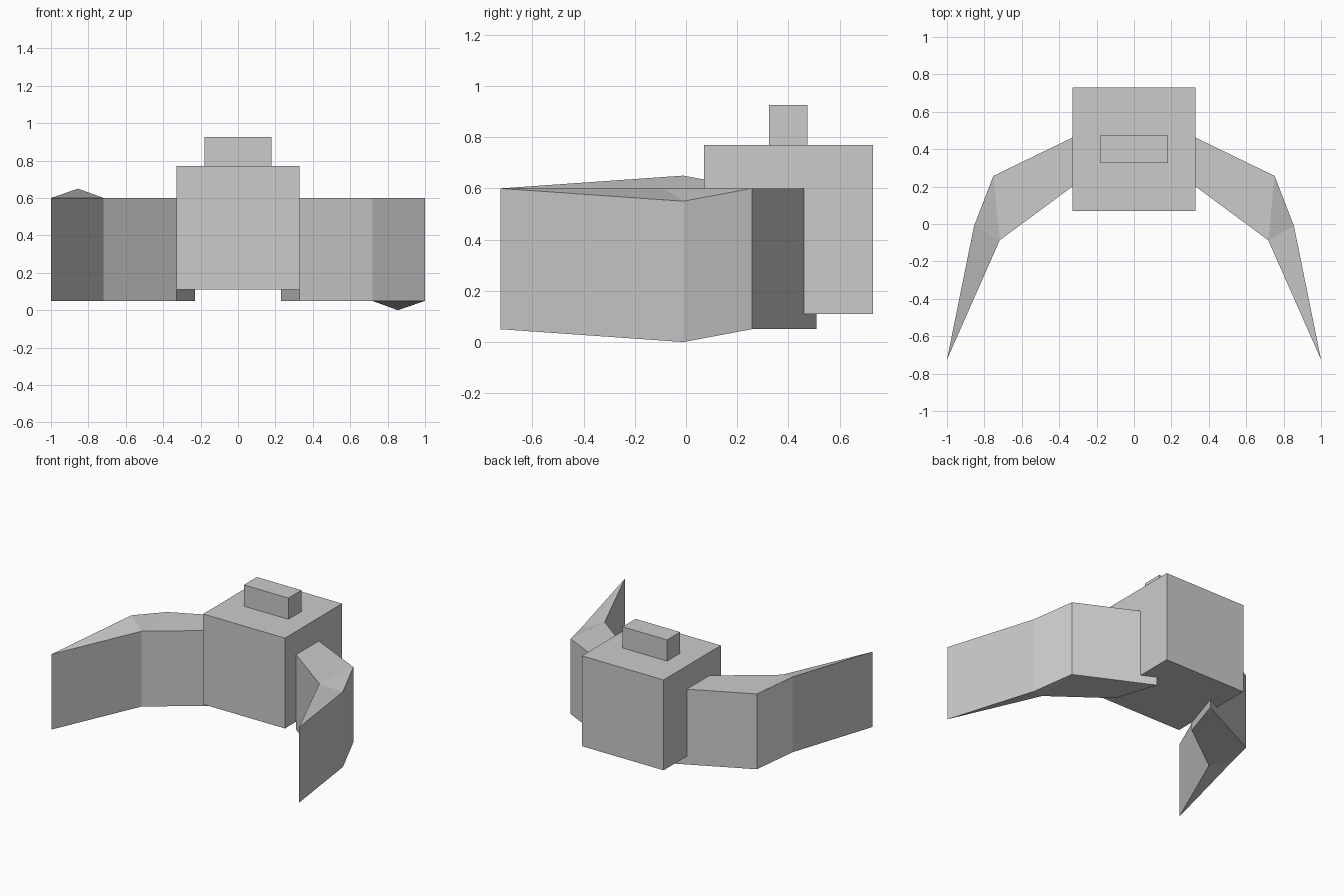
import bpy, bmesh

if "Cube" in bpy.data.objects:
    bpy.data.objects.remove(bpy.data.objects["Cube"])


def box(name, x, y, z):
    """Box from (min, max) ranges."""
    bpy.ops.mesh.primitive_cube_add(size=1)
    o = bpy.context.object
    o.name = name
    o.location = [(a + b) / 2 for a, b in (x, y, z)]
    o.scale = [b - a for a, b in (x, y, z)]
    return o


# Outline of an arm from above: outer edge, tip, inner edge
OUTLINE = [(0.23, 0.51), (0.752, 0.257), (0.855, -0.01),
           (1.0, -0.725), (0.718, -0.087), (0.33, 0.20)]
CAPS = [(0, 1, 4, 5), (1, 2, 4), (2, 3, 4)]


def arm(name, side):
    """Extruded arm; the outer elbow drops on the right and rises on the left."""
    bm = bmesh.new()
    levels = []
    for z in (0.05, 0.60):
        levels.append([bm.verts.new((side * x, y, z - side * 0.05 * (i == 2)))
                       for i, (x, y) in enumerate(OUTLINE)])
    low, high = levels
    for cap in CAPS:
        bm.faces.new([low[i] for i in cap])
        bm.faces.new([high[i] for i in cap])
    n = len(OUTLINE)
    for i in range(n):
        j = (i + 1) % n
        bm.faces.new((low[i], low[j], high[j], high[i]))
    bmesh.ops.recalc_face_normals(bm, faces=bm.faces)
    mesh = bpy.data.meshes.new(name)
    bm.to_mesh(mesh)
    bm.free()
    bpy.context.collection.objects.link(bpy.data.objects.new(name, mesh))


# Central body and the small block on top
box("body", (-0.33, 0.33), (0.07, 0.73), (0.11, 0.77))
box("top_block", (-0.18, 0.18), (0.325, 0.475), (0.77, 0.925))

# Curved arms reaching forward
arm("right_arm", 1)
arm("left_arm", -1)
